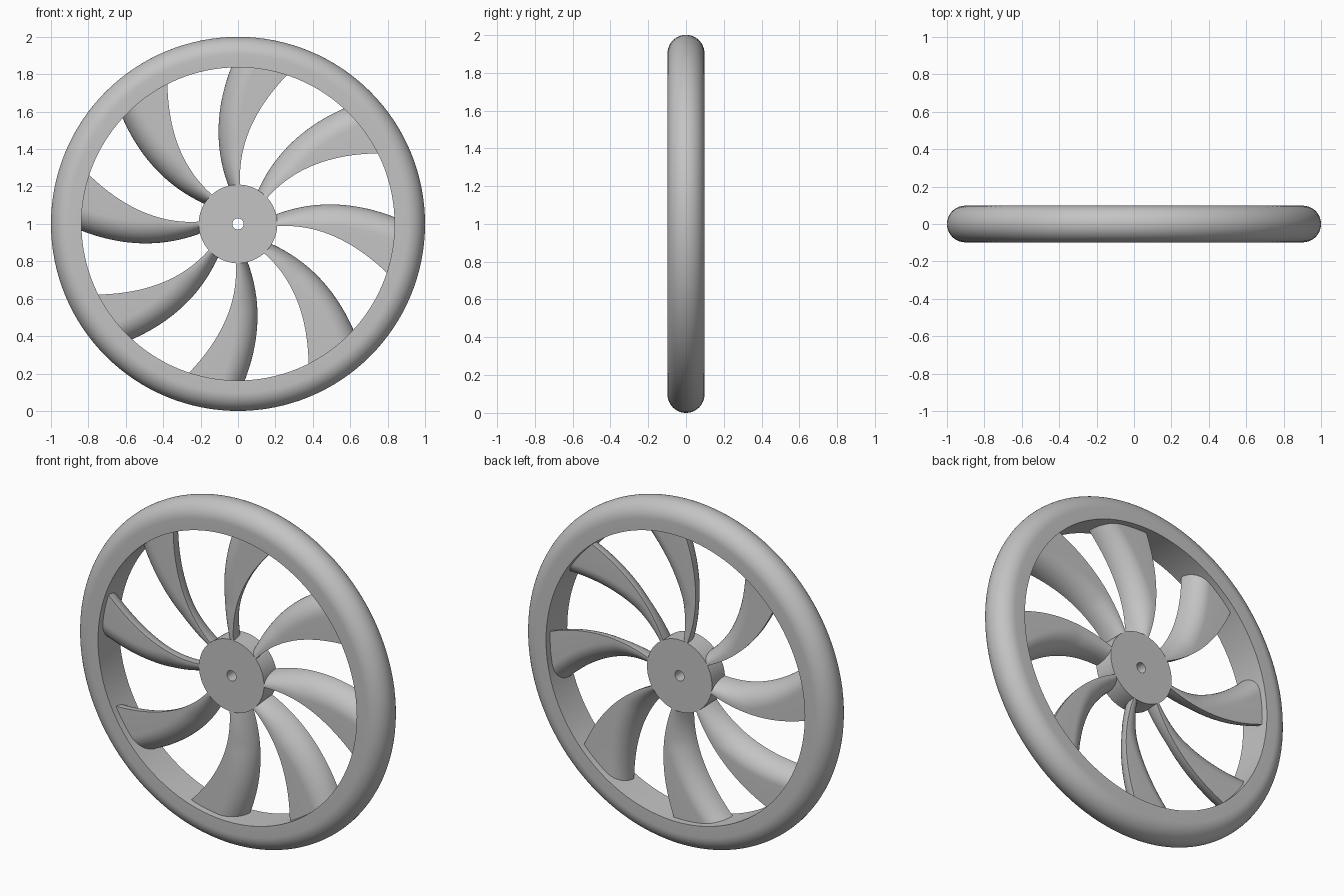
import bpy, bmesh, math
from mathutils import Vector, Matrix

if "Cube" in bpy.data.objects:
    bpy.data.objects.remove(bpy.data.objects["Cube"], do_unlink=True)

CENTRE = Vector((0, 0, 1))
BLADES = 8
DEPTH = 0.06  # half depth of hub and blades

grey = bpy.data.materials.new("plain_grey")
grey.use_nodes = True
grey.diffuse_color = (0.55, 0.55, 0.55, 1)
grey.node_tree.nodes["Principled BSDF"].inputs["Base Color"].default_value = grey.diffuse_color


def make_object(name, bm):
    bmesh.ops.recalc_face_normals(bm, faces=bm.faces)
    mesh = bpy.data.meshes.new(name)
    bm.to_mesh(mesh)
    bm.free()
    mesh.materials.append(grey)
    obj = bpy.data.objects.new(name, mesh)
    bpy.context.collection.objects.link(obj)
    bpy.ops.object.select_all(action="DESELECT")
    obj.select_set(True)
    bpy.context.view_layer.objects.active = obj
    bpy.ops.object.shade_smooth_by_angle(angle=math.radians(35))


def bridge(bm, a, b):
    """Join two closed rings of vertices with quads."""
    n = len(a)
    for j in range(n):
        k = (j + 1) % n
        bm.faces.new((a[j], a[k], b[k], b[j]))


def lathe(name, profile, steps=128):
    """Turn a closed (radius, y) profile around the wheel axle."""
    bm = bmesh.new()
    rings = []
    for i in range(steps):
        a = math.tau * i / steps
        rings.append([bm.verts.new(CENTRE + Vector((r * math.sin(a), y, r * math.cos(a))))
                      for r, y in profile])
    for i in range(steps):
        bridge(bm, rings[i], rings[(i + 1) % steps])
    make_object(name, bm)


def arc_through(start, middle, end, s):
    """Quadratic curve through three (x, z) points, s = 0..1."""
    p, m, q = Vector(start), Vector(middle), Vector(end)
    c = 2 * m - (p + q) / 2
    return p * (1 - s) ** 2 + c * 2 * s * (1 - s) + q * s ** 2


def blade_section(width, steps=12):
    """Box section with two opposite corners fully rounded, as (fraction, y)."""
    r = min(0.12, 0.9 * width) / width
    front = [(0, -DEPTH)]
    for i in range(steps + 1):
        a = math.pi / 2 * i / steps
        front.append((1 - r + r * math.sin(a), DEPTH - 2 * DEPTH * math.cos(a)))
    # The back is the front turned half a turn; shared corners are skipped
    back = [(1 - f, -y) for f, y in front[1:-1]]
    return front + back


# Rim: flat inner wall, straight sides and a half-round outer edge
half = 0.098
rim = [(0.837, -half)]
for i in range(25):
    a = -math.pi / 2 + math.pi * i / 24
    rim.append((1 - half + half * math.cos(a), half * math.sin(a)))
rim.append((0.837, half))
lathe("rim", rim)

# Hub with a through hole for the axle
lathe("hub", [(0.03, -DEPTH), (0.21, -DEPTH), (0.21, DEPTH), (0.03, DEPTH)])

# Blades: curved solids, flat at the front of one edge and rounded off at the other
ROWS = 24
for n in range(BLADES):
    bm = bmesh.new()
    turn = Matrix.Rotation(math.tau * n / BLADES, 3, "Y")
    rings = []
    for i in range(ROWS + 1):
        s = -0.06 + 1.1 * i / ROWS
        lead = arc_through((0.012, 0.21), (0.065, 0.51), (0.263, 0.797), s)
        trail = arc_through((-0.05, 0.2), (-0.104, 0.51), (-0.037, 0.835), s)
        ring = []
        for f, y in blade_section((lead - trail).length):
            x, z = lead.lerp(trail, f)
            ring.append(bm.verts.new(CENTRE + turn @ Vector((x, y, z))))
        rings.append(ring)
    for a, b in zip(rings, rings[1:]):
        bridge(bm, a, b)
    bm.faces.new(rings[0])
    bm.faces.new(rings[-1])
    make_object(f"blade_{n + 1}", bm)
